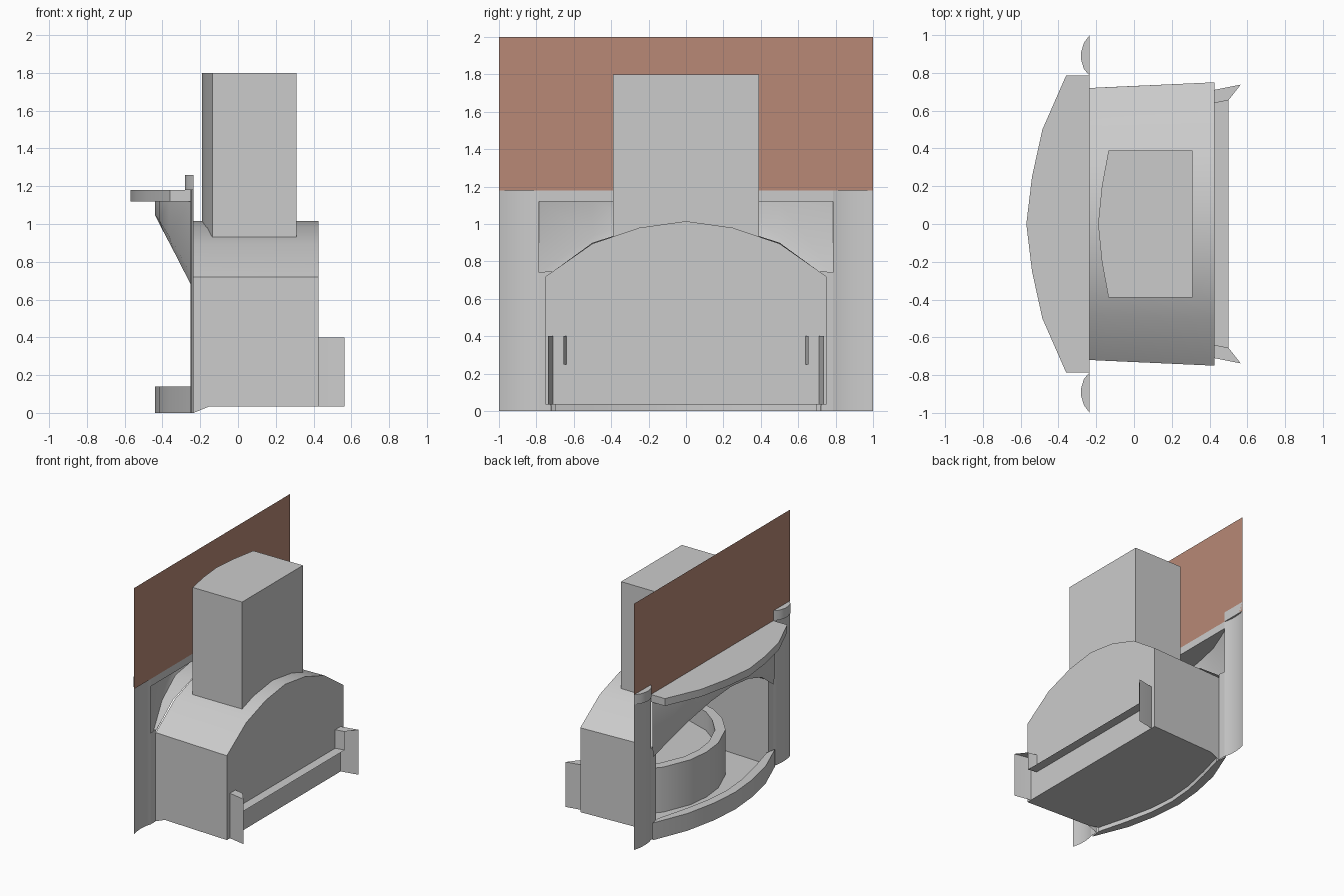
import bpy, bmesh, math

if "Cube" in bpy.data.objects:
    bpy.data.objects.remove(bpy.data.objects["Cube"])


def build(name, verts, faces):
    me = bpy.data.meshes.new(name)
    me.from_pydata(verts, [], faces)
    bm = bmesh.new()
    bm.from_mesh(me)
    bmesh.ops.remove_doubles(bm, verts=bm.verts, dist=1e-5)
    bmesh.ops.recalc_face_normals(bm, faces=bm.faces)
    bm.to_mesh(me)
    bm.free()
    ob = bpy.data.objects.new(name, me)
    bpy.context.collection.objects.link(ob)
    bpy.ops.object.select_all(action='DESELECT')
    ob.select_set(True)
    bpy.context.view_layer.objects.active = ob
    bpy.ops.object.shade_smooth_by_angle(angle=math.radians(32))
    return ob


def loft(name, rings, closed=False, caps=()):
    """Skin a list of equal-length point rows; caps lists rows to fill."""
    n = len(rings[0])
    verts = [p for r in rings for p in r]
    faces = []
    for r in range(len(rings) - 1):
        for i in range(n if closed else n - 1):
            j = (i + 1) % n
            faces.append((r * n + i, r * n + j, (r + 1) * n + j, (r + 1) * n + i))
    for c in caps:
        faces.append(tuple(range(c * n, c * n + n)))
    return build(name, verts, faces)


def prism(name, plan, z0, z1, caps=(0, 1), closed=True):
    return loft(name, [[(x, y, z) for x, y in plan] for z in (z0, z1)], closed, caps)


def mirror_y(half):
    """Half row from y=0 outward -> full row from -y to +y."""
    flip = [(p[0], -p[1], *p[2:]) for p in half[:0:-1]]
    return flip + list(half)


# Wall panel above the mantel
panel = build("wall_panel", [(-.235, -1, 1.18), (-.235, 1, 1.18), (-.235, 1, 2), (-.235, -1, 2)],
              [(0, 1, 2, 3)])
mat = bpy.data.materials.new("wall_paint")
mat.diffuse_color = (0.48, 0.25, 0.18, 1)
mat.use_nodes = True
mat.node_tree.nodes["Principled BSDF"].inputs["Base Color"].default_value = mat.diffuse_color
panel.data.materials.append(mat)

# Side columns: shallow curved shells with deeper capitals
for s, side in ((-1, "left"), (1, "right")):
    cap = [(-.235, 1), (-.265, .96), (-.28, .91), (-.28, .87), (-.265, .82), (-.235, .785)]
    prism("column_capital_" + side, [(x, s * y) for x, y in cap], 1.18, 1.26)
    shaft = [(-.235 + (x + .235) * .35, s * y) for x, y in cap]
    prism("column_shaft_" + side, shaft, 0, 1.18, caps=(), closed=False)
    # Jamb strip between column and firebox
    build("jamb_" + side, [(-.235, s * .785, 0), (-.235, s * .72, 0),
                           (-.235, s * .72, .75), (-.235, s * .785, .74)], [(0, 1, 2, 3)])

# Bowed mantel shelf
prism("mantel_shelf", mirror_y([(-.57, 0), (-.54, .25), (-.485, .5), (-.36, .785), (-.235, .785)]),
      1.12, 1.18)

# Bowed fascia with arched lower edge, returning into the firebox mouth
bow = [(-.44, 0), (-.418, .25), (-.365, .5), (-.25, .785)]
top = mirror_y([(x, y, 1.12) for x, y in bow])
edge = mirror_y([(x, y, z) for (x, y), z in zip(bow, (1.05, 1.02, .935, .74))])
lip = mirror_y([(-.405, 0, .99), (-.395, .24, .96), (-.345, .48, .865), (-.245, .77, .67)])
mouth = mirror_y([(-.235, 0, 1.015), (-.235, .25, .98), (-.235, .5, .9), (-.235, .72, .74)])
loft("arched_fascia", [top, edge, lip, mouth])

# Firebox: arched tunnel with back wall
def arch(x, w, zb):
    return mirror_y([(x, 0, 1.015), (x, .25 * w, .98), (x, .5 * w, .895), (x, .75 * w, .72),
                     (x, .75 * w, zb)])


front = arch(-.235, .96, 0)
loft("firebox", [front, arch(-.15, .965, .035), arch(.425, 1, .035)], caps=(2,))

# Hearth floor and raised bowed curb
curb_out = mirror_y([(-.44, 0), (-.418, .25), (-.365, .5), (-.25, .785)])
curb_in = mirror_y([(-.37, 0), (-.35, .23), (-.3, .46), (-.235, .7)])
floor = curb_in + [(-.15, .724), (.425, .75), (.425, -.75), (-.15, -.724)]
build("hearth_floor", [(x, y, .035) for x, y in floor], [tuple(range(len(floor)))])
rows = [[(x, y, z) for x, y in c] for c, z in
        ((curb_in, 0), (curb_out, 0), (curb_out, .14), (curb_in, .14), (curb_in, 0))]
loft("hearth_curb", rows)

# Curved fire basket: outer wall, rim, inner wall and raised bed, poking through the back
outer = mirror_y([(-.185, 0), (-.165, .18), (-.075, .4), (.06, .55), (.2, .64), (.425, .71), (.565, .738)])
inner = mirror_y([(-.115, 0), (-.095, .16), (-.015, .35), (.1, .48), (.22, .57), (.425, .64), (.5, .655)])
loft("fire_basket", [[(x, y, z) for x, y in c] for c, z in
                     ((outer, .035), (outer, .4), (inner, .4), (inner, .25))], caps=(3,))

# Chimney breast with bowed front
prism("chimney", mirror_y([(-.19, 0), (-.17, .2), (-.135, .39), (.31, .39)]), .93, 1.8, caps=(1,))
